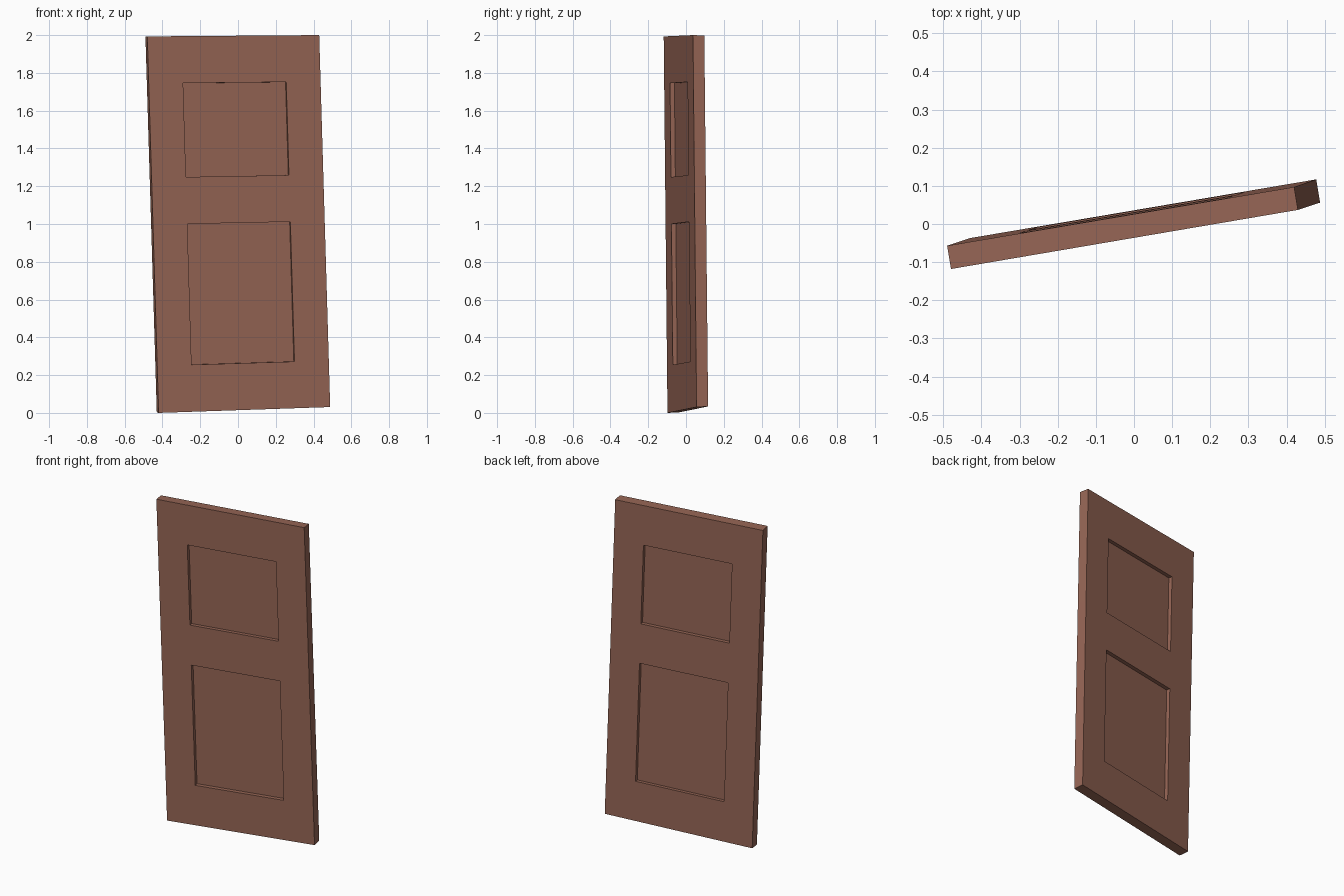
import bpy
import bmesh
from mathutils import Vector

if "Cube" in bpy.data.objects:
    bpy.data.objects.remove(bpy.data.objects["Cube"])

# Slightly leaning, warped slab: corner positions indexed by (side, depth, height)
CORNERS = {
    (0, 0, 0): (-0.42, -0.098, 0.0), (1, 0, 0): (0.488, 0.056, 0.031),
    (0, 1, 0): (-0.43, -0.037, 0.003), (1, 1, 0): (0.478, 0.117, 0.034),
    (0, 0, 1): (-0.48, -0.118, 1.993), (1, 0, 1): (0.43, 0.037, 2.0),
    (0, 1, 1): (-0.49, -0.057, 1.991), (1, 1, 1): (0.42, 0.097, 1.998),
}
RECESS = 0.38  # recess depth as a share of the thickness


def warp(u, v, w):
    """Blend the eight corners to place a point of the unit slab."""
    p = Vector((0, 0, 0))
    for (i, j, k), c in CORNERS.items():
        p += Vector(c) * (u if i else 1 - u) * (v if j else 1 - v) * (w if k else 1 - w)
    return p


bm = bmesh.new()


def quad(*pts):
    bm.faces.new([bm.verts.new(p) for p in pts])


# Stile and rail grid on both faces, with two recessed panels
us = (0, 0.2, 0.8, 1)
ws = (0, 0.125, 0.5, 0.625, 0.875, 1)
for v, inner in ((0, RECESS), (1, 1 - RECESS)):
    for i in range(3):
        for k in range(5):
            ring = [(us[i], ws[k]), (us[i + 1], ws[k]),
                    (us[i + 1], ws[k + 1]), (us[i], ws[k + 1])]
            panel = i == 1 and k in (1, 3)
            quad(*[(u, inner if panel else v, w) for u, w in ring])
            if panel:
                for (a, b), (c, d) in zip(ring, ring[1:] + ring[:1]):
                    quad((a, v, b), (c, v, d), (c, inner, d), (a, inner, b))

# Outer edges
for u in (0, 1):
    for a, b in zip(ws, ws[1:]):
        quad((u, 0, a), (u, 1, a), (u, 1, b), (u, 0, b))
for w in (0, 1):
    for a, b in zip(us, us[1:]):
        quad((a, 0, w), (b, 0, w), (b, 1, w), (a, 1, w))

bmesh.ops.remove_doubles(bm, verts=bm.verts, dist=1e-4)
bmesh.ops.recalc_face_normals(bm, faces=bm.faces)
for vert in bm.verts:
    vert.co = warp(*vert.co)

# Door object with brown wood
mesh = bpy.data.meshes.new("door")
bm.to_mesh(mesh)
bm.free()
wood = bpy.data.materials.new("brown_wood")
wood.diffuse_color = (0.30, 0.13, 0.09, 1)
wood.use_nodes = True
wood.node_tree.nodes["Principled BSDF"].inputs["Base Color"].default_value = wood.diffuse_color
mesh.materials.append(wood)
door = bpy.data.objects.new("door", mesh)
bpy.context.collection.objects.link(door)
